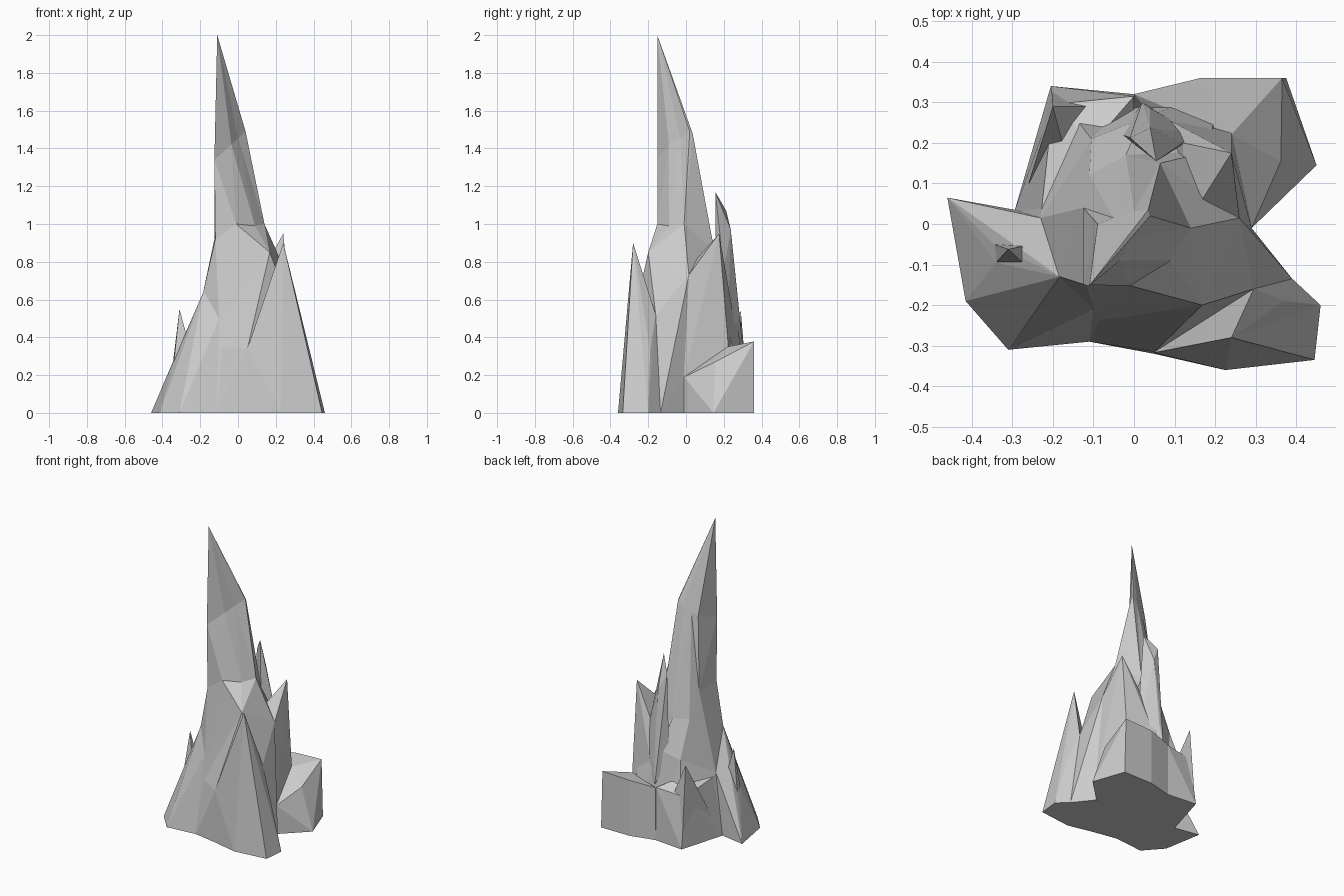
import bpy, bmesh


def finish(name, bm):
    bmesh.ops.recalc_face_normals(bm, faces=bm.faces)
    mesh = bpy.data.meshes.new(name)
    bm.to_mesh(mesh)
    bm.free()
    obj = bpy.data.objects.new(name, mesh)
    bpy.context.collection.objects.link(obj)
    return obj


def chunk(name, points):
    """Faceted rock chunk: convex hull of a few corner points."""
    bm = bmesh.new()
    for p in points:
        bm.verts.new(p)
    res = bmesh.ops.convex_hull(bm, input=bm.verts)
    inner = {g for g in res["geom_interior"] + res["geom_unused"]
             if isinstance(g, bmesh.types.BMVert)}
    bmesh.ops.delete(bm, geom=list(inner), context='VERTS')
    return finish(name, bm)


def loft(name, rings, apex):
    """Stack of eight-sided rings closed at the base and drawn to a point."""
    bm = bmesh.new()
    loops = [[bm.verts.new(p) for p in r] for r in rings]
    tip = bm.verts.new(apex)
    bm.faces.new(loops[0])
    n = len(loops[0])
    for i in range(n):
        j = (i + 1) % n
        for lo, hi in zip(loops, loops[1:]):
            bm.faces.new((lo[i], lo[j], hi[j], hi[i]))
        bm.faces.new((loops[-1][i], loops[-1][j], tip))
    bmesh.ops.triangulate(bm, faces=bm.faces)
    return finish(name, bm)


# Tall central spire
base = [(-.31, -.31, 0), (-.11, -.29, 0), (.05, -.32, 0), (.29, -.06, 0),
        (.2, .33, 0), (0, .32, 0), (-.205, .34, 0), (-.295, .03, 0)]
body = [(-.183, -.13, .645), (-.1, -.21, .5), (.168, -.2, .85), (.26, .015, .73),
        (.19, .18, .62), (.02, .26, .58), (-.105, .21, .52), (-.23, .015, .4)]
neck = [(-.12, -.15, .92), (-.01, -.152, 1.0), (.09, -.09, .99), (.14, -.01, 1.0),
        (.065, .15, .86), (-.02, .17, .76), (-.11, .12, .76), (-.125, .04, .92)]
upper = [(-.125, -.15, 1.34), (-.035, -.09, 1.42), (0, -.03, 1.455), (.04, .02, 1.49),
         (.035, .035, 1.48), (0, .03, 1.46), (-.05, .015, 1.42), (-.09, 0, 1.4)]
spire = loft("rock_spire", [base, body, neck, upper], (-.11, -.152, 2.0))

parts = []
# Front shoulder and pointed front-right leg
parts.append(chunk("front_shoulder", [
    (.168, -.2, .85), (.295, -.16, .52), (.05, -.315, .34), (-.09, -.235, .35),
    (-.11, -.29, 0), (.05, -.32, 0), (.29, -.01, 0), (.29, -.01, .19),
    (.26, .015, .73), (.39, -.135, 0), (0, 0, .8), (0, 0, 0)]))
parts.append(chunk("front_leg", [
    (.24, -.28, .9), (.36, -.28, .39), (.295, -.16, .52), (.37, -.19, .33),
    (.225, -.36, 0), (.445, -.335, 0), (.46, -.2, 0), (.39, -.135, 0),
    (.05, -.32, 0), (.05, -.317, .34), (.28, -.1, 0)]))
# Low block and spikes at the back right
parts.append(chunk("back_block", [
    (.365, .36, .378), (.165, .36, .37), (0, .32, .35), (.24, .22, .35),
    (.362, .155, .27), (.29, -.01, .19), (.29, -.01, 0), (.45, .145, 0),
    (.375, .36, 0), (.165, .36, 0), (0, .32, 0), (0, .1, 0)]))
parts.append(chunk("right_spike", [
    (.24, .175, .95), (.24, .225, .34), (.29, -.01, .19), (.29, -.01, .02),
    (.26, .015, .73), (.12, .2, .73), (.13, 0, .75), (.04, .28, .35), (.05, .05, .03)]))
parts.append(chunk("back_spike", [
    (.055, .155, 1.17), (-.01, .213, 1.07), (.04, .237, .97), (.06, .16, .7),
    (.12, .2, .76), (.04, .285, .5), (.02, .3, .36), (-.03, .22, .5), (.16, .22, .4)]))
# Low rock and small spike at the back left
parts.append(chunk("back_left_rock", [
    (-.205, .34, 0), (-.295, .03, 0), (0, .32, 0), (0, .315, .35), (-.23, .015, .38),
    (-.17, .175, .3), (-.2, .295, .33), (-.1, .2, .4), (0, 0, 0)]))
parts.append(chunk("back_left_spike", [
    (-.2, .29, .54), (-.203, .325, .12), (-.15, .225, .32), (-.17, .175, .3),
    (-.26, .1, .15), (-.1, .29, .3), (-.12, .22, .2)]))
# Left foot and its small spike
parts.append(chunk("left_foot", [
    (-.46, .065, 0), (-.415, -.19, 0), (-.31, -.31, 0), (-.295, .03, 0),
    (-.345, -.05, .27), (-.34, -.095, .27), (-.183, -.13, .64), (-.23, .015, .4),
    (-.1, -.2, 0), (-.1, 0, 0)]))
parts.append(chunk("left_spike", [
    (-.31, -.062, .55), (-.345, -.05, .26), (-.34, -.095, .26),
    (-.275, -.095, .42), (-.275, -.055, .42), (-.28, -.07, .2)]))

# Fuse everything into one faceted rock
for p in parts:
    mod = spire.modifiers.new("fuse_" + p.name, 'BOOLEAN')
    mod.operation = 'UNION'
    mod.solver = 'EXACT'
    mod.object = p
dg = bpy.context.evaluated_depsgraph_get()
fused = bpy.data.meshes.new_from_object(spire.evaluated_get(dg))
spire.modifiers.clear()
spire.data = fused
for p in parts:
    bpy.data.objects.remove(p)
